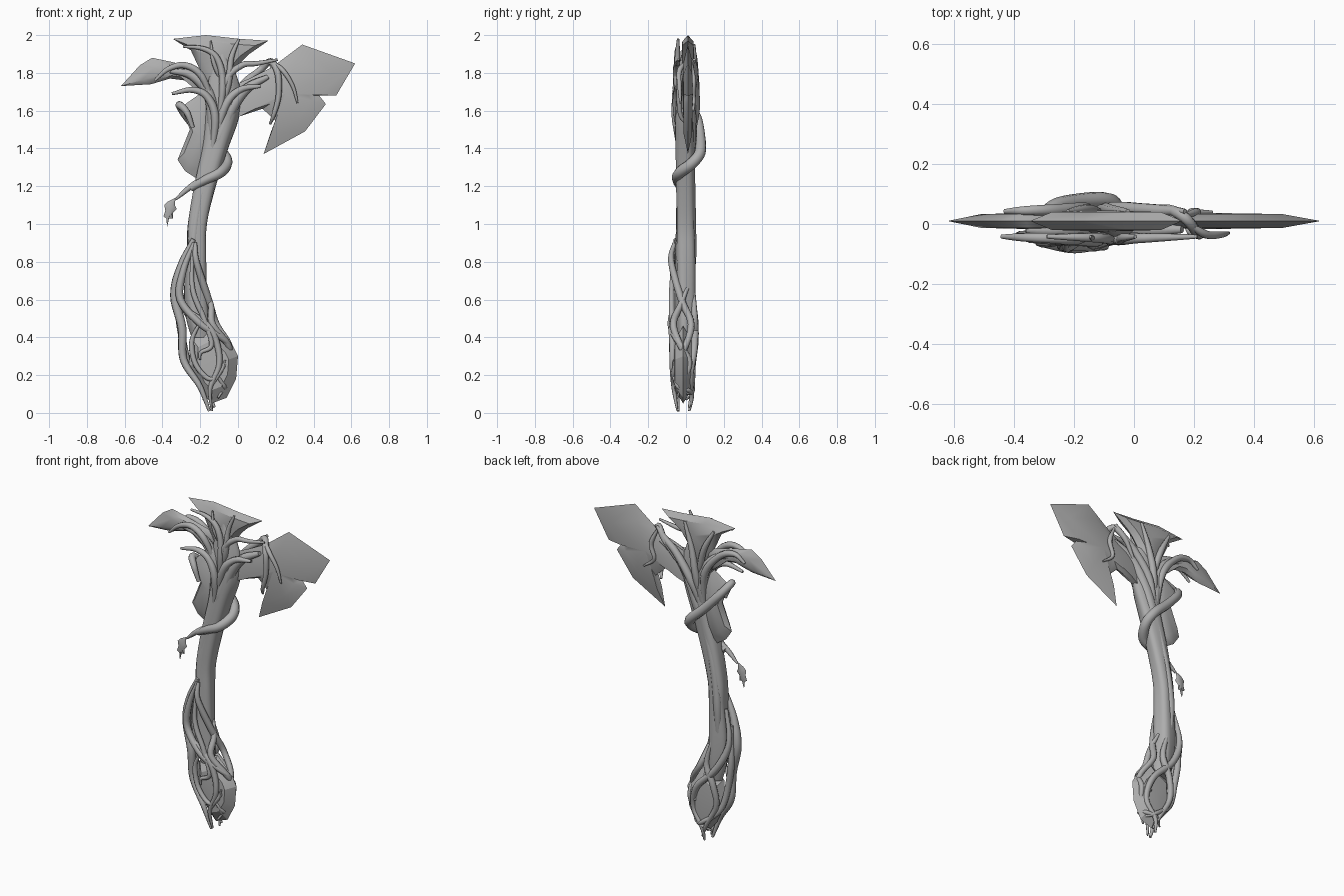
import bpy, bmesh
from math import pi, sin, cos, radians
from mathutils import Vector

start_cube = bpy.data.objects.get("Cube")
if start_cube:
    bpy.data.objects.remove(start_cube, do_unlink=True)

grey = bpy.data.materials.new("bark_grey")
grey.use_nodes = True
colour = (.42, .42, .42, 1)
grey.diffuse_color = colour
grey.node_tree.nodes["Principled BSDF"].inputs["Base Color"].default_value = colour


def finish(obj, angle):
    """Give the object its material and shading."""
    obj.data.materials.clear()
    obj.data.materials.append(grey)
    bpy.ops.object.select_all(action='DESELECT')
    obj.select_set(True)
    bpy.context.view_layer.objects.active = obj
    bpy.ops.object.shade_smooth_by_angle(angle=radians(angle))


def add_mesh(name, bm, angle):
    bmesh.ops.recalc_face_normals(bm, faces=bm.faces[:])
    mesh = bpy.data.meshes.new(name)
    bm.to_mesh(mesh)
    bm.free()
    obj = bpy.data.objects.new(name, mesh)
    bpy.context.collection.objects.link(obj)
    finish(obj, angle)


def smooth(points, steps=6):
    """Run a smooth path through the points."""
    p = [Vector(q) for q in points]
    p = [p[0] * 2 - p[1]] + p + [p[-1] * 2 - p[-2]]
    path = []
    for a, b, c, d in zip(p, p[1:], p[2:], p[3:]):
        for i in range(steps):
            t = i / steps
            path.append(b + (c - a) * (t / 2) + (a * 2 - b * 5 + c * 4 - d) * (t * t / 2)
                        + (b * 3 - a - c * 3 + d) * (t ** 3 / 2))
    return path + [p[-2]]


def vine(name, points, radius, tip=.35, root=.5):
    """Round stem along a path, tapering at both ends."""
    path = smooth(points)
    curve = bpy.data.curves.new(name, 'CURVE')
    curve.dimensions = '3D'
    curve.bevel_depth = radius
    curve.bevel_resolution = 2
    curve.use_fill_caps = True
    spline = curve.splines.new('POLY')
    spline.points.add(len(path) - 1)
    for i, (point, co) in enumerate(zip(spline.points, path)):
        t = i / (len(path) - 1)
        point.co = (*co, 1)
        point.radius = (root + (1 - root) * min(1, t * 4)) * (1 + (tip - 1) * t ** 3)
    obj = bpy.data.objects.new(name, curve)
    bpy.context.collection.objects.link(obj)
    bpy.ops.object.select_all(action='DESELECT')
    obj.select_set(True)
    bpy.context.view_layer.objects.active = obj
    bpy.ops.object.convert(target='MESH')
    finish(bpy.context.view_layer.objects.active, 60)


def twig(name, outline, radius, side, y_end=.042):
    """Stem that leaves the trunk and lies on one face, given by x and z."""
    points = []
    for i, (x, z) in enumerate(outline):
        t = i / (len(outline) - 1)
        depth = .02 if i == 0 else .052 + (y_end - .052) * t
        points.append((x, side * depth, z))
    vine(name, points, radius)


def plate(name, outline, centre, half, y=.01, inner=.6, angle=40):
    """Sharp-edged slab, thickest around its centre."""
    bm = bmesh.new()
    rim = [bm.verts.new((x, y, z)) for x, z in outline]
    cx, cz = centre
    n = len(rim)
    for side in (-1, 1):
        ring = [bm.verts.new((cx + (x - cx) * inner, y + side * half * .85,
                              cz + (z - cz) * inner)) for x, z in outline]
        hub = bm.verts.new((cx, y + side * half, cz))
        for i in range(n):
            j = (i + 1) % n
            bm.faces.new((rim[i], rim[j], ring[j], ring[i]))
            bm.faces.new((ring[i], ring[j], hub))
    add_mesh(name, bm, angle)


# Twisted trunk, lofted from lobed rings: x, z, half width, half depth
trunk = [(-.2, .4, .045, .04), (-.215, .5, .058, .05), (-.225, .65, .06, .053),
         (-.22, .85, .053, .053), (-.215, 1, .054, .051), (-.175, 1.2, .06, .051),
         (-.12, 1.4, .068, .052), (-.085, 1.55, .085, .052), (-.075, 1.68, .09, .047),
         (-.08, 1.8, .065, .036), (-.085, 1.9, .03, .02)]
bm = bmesh.new()
rings, sides = [], 20
for x, z, rx, ry in smooth([Vector(t) for t in trunk], 4):
    ring = []
    for i in range(sides):
        a = 2 * pi * i / sides
        lobe = 1 + .08 * cos(4 * a + 3 * z)
        ring.append(bm.verts.new((x + rx * lobe * cos(a), ry * lobe * sin(a) - .003, z)))
    rings.append(ring)
for low, high in zip(rings, rings[1:]):
    for i in range(sides):
        j = (i + 1) % sides
        bm.faces.new((low[i], low[j], high[j], high[i]))
bm.faces.new(rings[0])
bm.faces.new(rings[-1])
add_mesh("trunk", bm, 60)

# Stone blades held by the trunk
plate("main_blade", [(.34, 1.95), (.62, 1.85), (.52, 1.68), (.43, 1.68), (.465, 1.635),
                     (.355, 1.49), (.135, 1.37), (.17, 1.475), (.2, 1.545), (.13, 1.61),
                     (.01, 1.57), (-.07, 1.53), (-.08, 1.71), (.06, 1.77), (.18, 1.83)],
      (.25, 1.69), .027, inner=.66)
plate("crown_blade", [(-.345, 1.98), (-.17, 2), (.01, 1.98), (.16, 1.97), (.06, 1.9),
                      (.02, 1.86), (-.03, 1.79), (-.07, 1.66), (-.12, 1.65),
                      (-.18, 1.77), (-.25, 1.92)], (-.09, 1.88), .035, inner=.72)
plate("left_blade", [(-.62, 1.73), (-.52, 1.84), (-.455, 1.88), (-.36, 1.86), (-.2, 1.82),
                     (-.13, 1.78), (-.13, 1.67), (-.2, 1.69), (-.28, 1.76), (-.36, 1.77),
                     (-.46, 1.74)], (-.34, 1.81), .027)
plate("lower_left_blade", [(-.3, 1.62), (-.255, 1.5), (-.32, 1.34), (-.28, 1.28),
                           (-.21, 1.235), (-.12, 1.4), (-.12, 1.6), (-.2, 1.69)],
      (-.2, 1.46), .03, inner=.72)

# Faceted stone in the pommel
plate("pommel_stone", [(-.03, .36), (0, .3), (-.01, .18), (-.06, .08), (-.14, .05), (-.2, .12),
                       (-.26, .25), (-.25, .4), (-.13, .46)], (-.14, .25), .052, -.015, .65, 15)

# Thick limbs that carry the blades, on both faces
for side, face in ((-1, "front"), (1, "back")):
    twig(face + "_right_limb", [(-.16, 1.25), (-.1, 1.45), (-.03, 1.62), (.05, 1.72), (.16, 1.78)],
         .036, side * .45, .04)
    twig(face + "_left_limb", [(-.15, 1.35), (-.13, 1.55), (-.16, 1.7), (-.25, 1.79), (-.36, 1.81)],
         .034, side * .5, .04)
    twig(face + "_trunk_cord", [(-.23, .5), (-.24, .8), (-.225, 1), (-.185, 1.2), (-.11, 1.45), (-.05, 1.62)],
         .026, side * .6)

# Antler-like twigs across the front of the head
twig("front_crown_twig_left", [(-.12, 1.45), (-.085, 1.67), (-.085, 1.8), (-.12, 1.89), (-.19, 1.93), (-.29, 1.94)],
     .019, -1)
twig("front_crown_twig_mid", [(-.085, 1.6), (-.05, 1.75), (-.035, 1.88), (.005, 1.98)], .018, -1)
twig("front_crown_twig_right", [(-.09, 1.55), (-.06, 1.76), (.02, 1.84), (.1, 1.85), (.21, 1.87)],
     .018, -1)
twig("front_low_twig_right", [(-.13, 1.4), (-.07, 1.62), (.01, 1.71), (.12, 1.73)], .023, -1)
twig("front_low_twig_left", [(-.15, 1.3), (-.12, 1.55), (-.16, 1.67), (-.24, 1.71), (-.35, 1.69)],
     .022, -1, .055)
twig("front_left_loop", [(-.12, 1.6), (-.19, 1.78), (-.28, 1.84), (-.37, 1.82), (-.44, 1.76)], .02, -1)
twig("front_fork", [(-.085, 1.75), (-.13, 1.86), (-.145, 1.97)], .013, -1)

# Twigs across the back of the head
twig("back_blade_twig", [(-.14, 1.4), (-.07, 1.6), (.03, 1.74), (.11, 1.81), (.17, 1.87)], .025, 1)
twig("back_crown_twig", [(-.13, 1.45), (-.1, 1.65), (-.07, 1.8), (-.02, 1.95)], .022, 1)
twig("back_crown_fork", [(-.1, 1.6), (-.15, 1.8), (-.22, 1.94)], .02, 1)
twig("back_left_twig", [(-.14, 1.4), (-.16, 1.66), (-.26, 1.8), (-.36, 1.84), (-.43, 1.8)], .022, 1)

# Vines looping over the main blade
vine("blade_vine", [(.04, .04, 1.7), (.11, .05, 1.8), (.17, .02, 1.86), (.21, -.03, 1.8),
                    (.215, -.035, 1.68), (.19, -.03, 1.58), (.17, 0, 1.53)], .019)
vine("blade_vine_fork", [(.18, 0, 1.86), (.24, -.035, 1.81), (.29, -.035, 1.73), (.315, -.03, 1.64)], .014)
vine("back_blade_vine", [(.17, .03, 1.85), (.21, .04, 1.75), (.19, .04, 1.66), (.26, .04, 1.6)], .014)

# Vine coiled once around the upper trunk
vine("trunk_coil", [(-.25, -.03, 1.19), (-.17, -.05, 1.235), (-.1, -.035, 1.27), (-.06, .03, 1.32),
                    (-.085, .075, 1.38), (-.18, .075, 1.47), (-.27, .055, 1.57), (-.31, 0, 1.63),
                    (-.27, -.04, 1.59), (-.24, -.04, 1.51)], .031, .35, .6)

# Hanging leaf and its stem
vine("leaf_stem", [(-.19, -.03, 1.24), (-.26, -.035, 1.19), (-.33, -.03, 1.13)], .016)
plate("leaf", [(-.33, 1.14), (-.335, 1.1), (-.325, 1.08), (-.345, 1.06), (-.345, 1.03), (-.365, 1.03),
               (-.375, .985), (-.38, 1.03), (-.395, 1.04), (-.385, 1.07), (-.39, 1.1), (-.37, 1.12)],
      (-.36, 1.075), .008, -.03)

# Cage of roots around the pommel: z, centre x, half width, half depth
cage = [(0, -.14, .02, .03), (.12, -.14, .07, .05), (.28, -.155, .135, .067), (.45, -.19, .11, .065),
        (.62, -.25, .085, .06), (.8, -.24, .06, .068), (.92, -.215, .04, .045)]


def root(name, stops, radius):
    """Vine over the cage, through stops of height and angle."""
    points = []
    for z, degrees in stops:
        for low, high in zip(cage, cage[1:]):
            if low[0] <= z <= high[0]:
                t = (z - low[0]) / (high[0] - low[0])
                cx, rx, ry = (p + (q - p) * t for p, q in zip(low[1:], high[1:]))
        a = radians(degrees)
        points.append((cx + rx * cos(a), ry * sin(a) - .014, z))
    vine(name, points, radius, .3)


root("left_root", [(.92, 240), (.78, 200), (.62, 185), (.45, 195), (.28, 190), (.14, 220), (.01, 240)], .026)
root("front_left_root", [(.9, 250), (.75, 225), (.6, 225), (.47, 270), (.4, 320), (.34, 360), (.25, 420)], .021)
root("front_right_root", [(.9, 260), (.8, 290), (.6, 350), (.47, 400), (.34, 365), (.22, 300), (.14, 270)], .02)
root("front_loop_root", [(.55, 240), (.46, 290), (.36, 300), (.25, 295), (.13, 265), (.02, 270)], .018)
root("front_inner_root", [(.88, 250), (.66, 275), (.5, 285), (.36, 285), (.32, 255), (.28, 250)], .016)
root("front_curl_root", [(.48, 270), (.38, 235), (.26, 235), (.18, 265), (.21, 300), (.28, 310)], .015)
root("right_root", [(.66, 20), (.57, -15), (.47, -55), (.36, -15), (.27, 30), (.17, 5), (.08, -50)], .019)
root("back_left_root", [(.85, 160), (.65, 140), (.48, 110), (.34, 60), (.2, 40), (.09, 80), (.01, 90)], .021)
root("back_right_root", [(.65, 60), (.5, 70), (.38, 110), (.25, 130), (.12, 110), (.03, 60)], .02)
root("back_edge_root", [(.75, 170), (.55, 160), (.38, 165), (.22, 150), (.12, 80), (.1, 10)], .02)
root("foot_coil", [(.2, 290), (.14, 330), (.12, 390), (.1, 450), (.07, 520)], .014)
